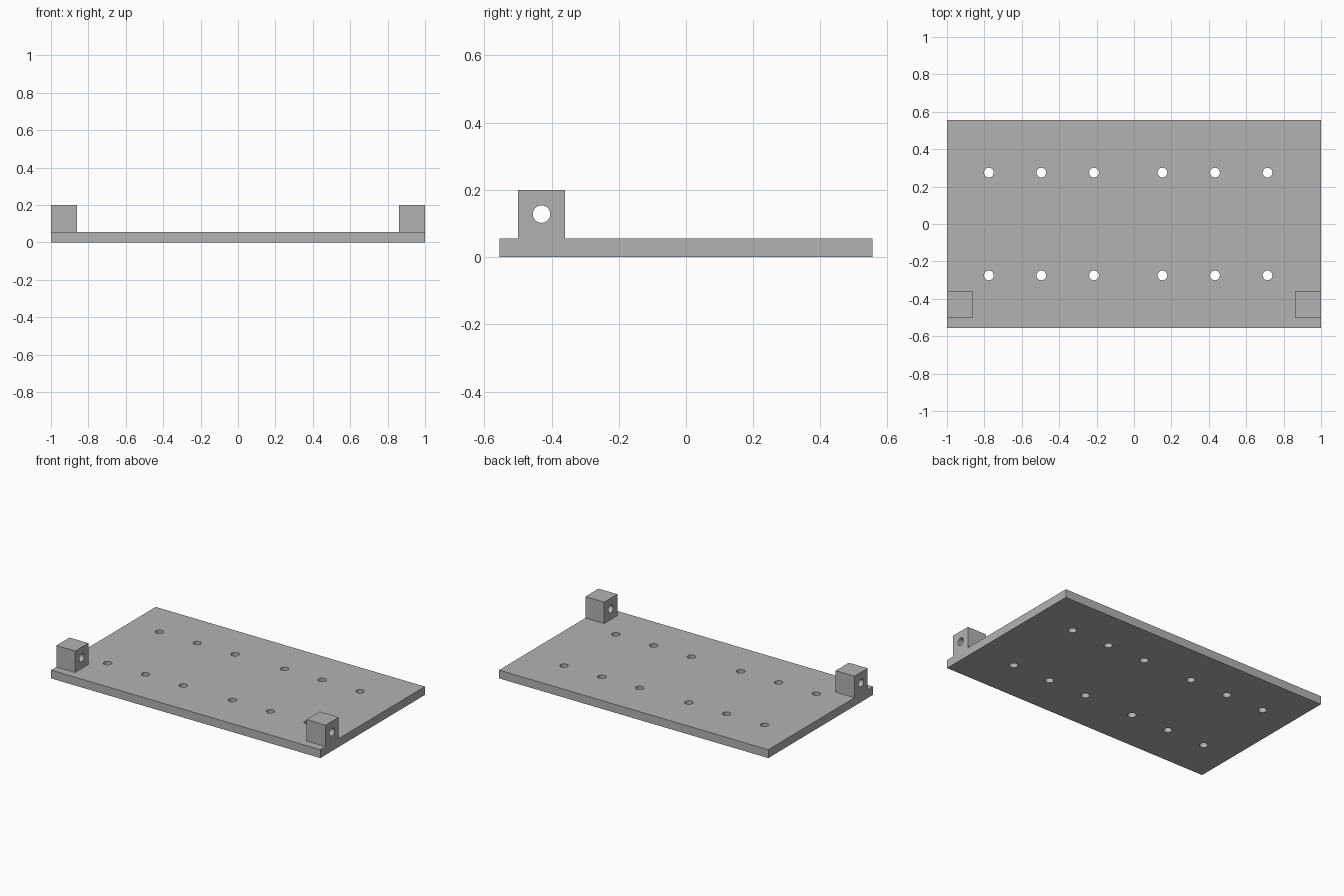
import bpy
from math import radians
from mathutils import Matrix, Vector

default_cube = bpy.data.objects.get("Cube")
if default_cube:
    bpy.data.objects.remove(default_cube, do_unlink=True)

# One grey for every part
GREY = (0.45, 0.45, 0.45, 1)
grey = bpy.data.materials.new("plain grey")
grey.use_nodes = True
grey.diffuse_color = GREY
grey.node_tree.nodes["Principled BSDF"].inputs["Base Color"].default_value = GREY

HALF_LENGTH, HALF_WIDTH, THICKNESS = 1.0, 0.555, 0.056
BLOCK, TOP = 0.14, 0.2
BLOCK_Y, BORE_Z = -0.43, 0.128
HOLE_RADIUS = 0.026


def box(name, low, high):
    low, high = Vector(low), Vector(high)
    bpy.ops.mesh.primitive_cube_add(size=1)
    ob = bpy.context.object
    ob.name = name
    size = high - low
    ob.data.transform(Matrix.Translation((low + high) / 2) @ Matrix.Diagonal((*size, 1)))
    ob.data.materials.append(grey)
    return ob


def drill(ob, centres, depth, rotation=(0, 0, 0)):
    """Cut round holes through a part, then keep the walls smooth."""
    for centre in centres:
        bpy.ops.mesh.primitive_cylinder_add(vertices=32, radius=HOLE_RADIUS, depth=depth,
                                            location=centre, rotation=rotation)
        cutter = bpy.context.object
        cutter.name = "hole_cutter"
        cutter.hide_render = True
        cutter.data.materials.append(grey)
        mod = ob.modifiers.new("hole", "BOOLEAN")
        mod.object, mod.operation, mod.solver = cutter, "DIFFERENCE", "EXACT"
        bpy.context.view_layer.objects.active = ob
        bpy.ops.object.modifier_apply(modifier=mod.name)
        bpy.data.objects.remove(cutter, do_unlink=True)
    bpy.ops.object.select_all(action="DESELECT")
    ob.select_set(True)
    bpy.context.view_layer.objects.active = ob
    bpy.ops.object.shade_smooth_by_angle(angle=radians(30))


# Base plate with two rows of mounting holes, in groups of three
plate = box("base_plate", (-HALF_LENGTH, -HALF_WIDTH, 0), (HALF_LENGTH, HALF_WIDTH, THICKNESS))
holes = [(group + step * 0.281, y, THICKNESS / 2)
         for group in (-0.495, 0.433) for step in (-1, 0, 1) for y in (-0.275, 0.275)]
drill(plate, holes, THICKNESS * 3)

# Pivot blocks at the front corners, bored along x
for side, name in ((1, "left_pivot_block"), (-1, "right_pivot_block")):
    x = side * (HALF_LENGTH - BLOCK / 2)
    block = box(name, (x - BLOCK / 2, BLOCK_Y - BLOCK / 2, THICKNESS),
                (x + BLOCK / 2, BLOCK_Y + BLOCK / 2, TOP))
    drill(block, [(x, BLOCK_Y, BORE_Z)], BLOCK * 2, (0, radians(90), 0))
